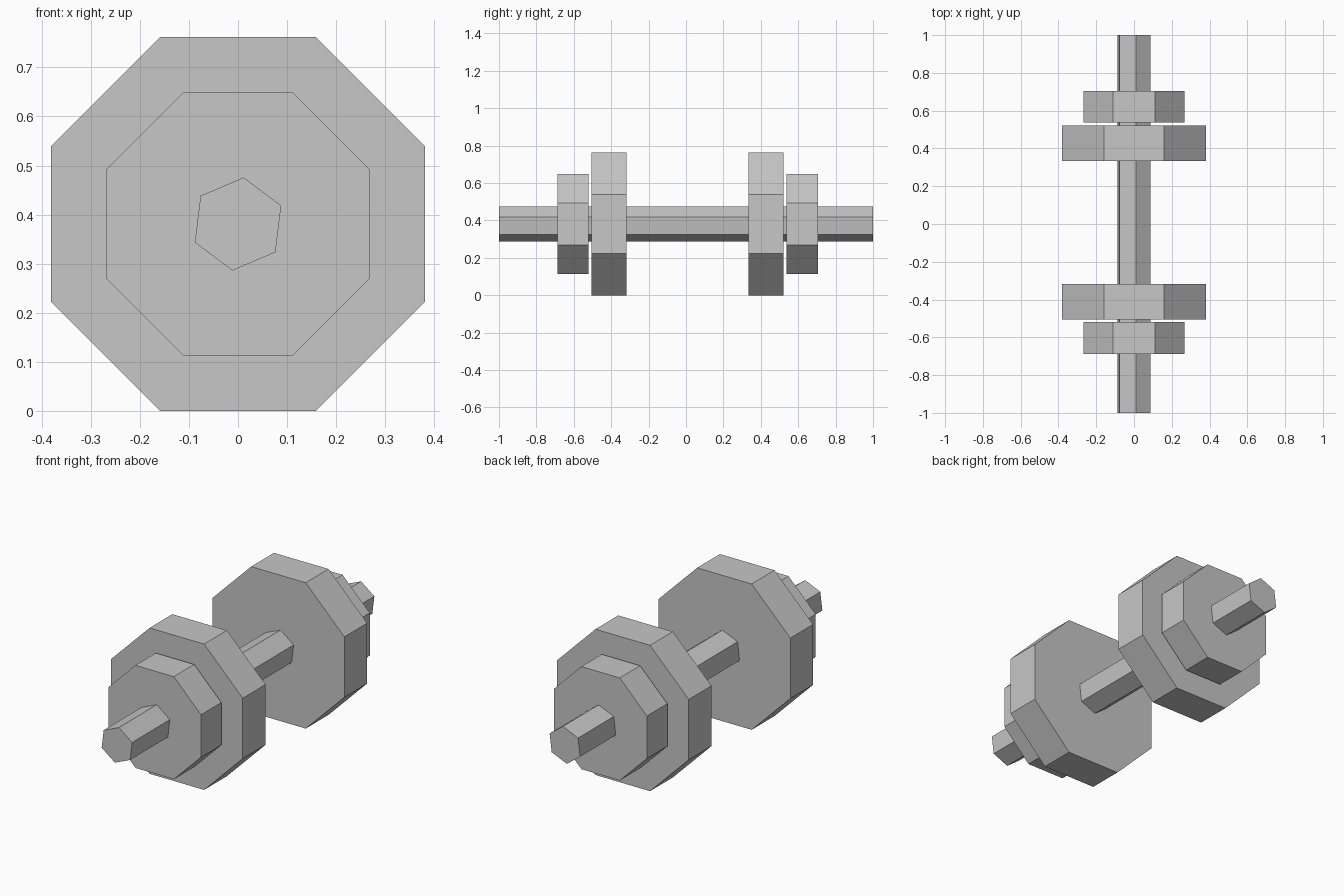
import bpy
from math import radians, cos
from mathutils import Matrix

cube = bpy.data.objects.get("Cube")
if cube:
    bpy.data.objects.remove(cube, do_unlink=True)

AXIS_Z = 0.381

grey = bpy.data.materials.new("light_grey")
grey.use_nodes = True
color = (0.57, 0.57, 0.57, 1)
grey.diffuse_color = color
grey.node_tree.nodes["Principled BSDF"].inputs["Base Color"].default_value = color


def prism(name, sides, radius, depth, y, first_corner):
    """Flat-sided prism along y, with one corner at the given angle above +x."""
    bpy.ops.mesh.primitive_cylinder_add(vertices=sides, radius=radius, depth=depth)
    obj = bpy.context.object
    obj.name = name
    # The primitive's first corner points along +y, which this turns up to +z
    obj.data.transform(Matrix.Rotation(radians(90 - first_corner), 4, "Y")
                       @ Matrix.Rotation(radians(90), 4, "X"))
    obj.location = (0, y, AXIS_Z)
    obj.data.materials.append(grey)
    return obj


# Hexagonal bar, slightly rolled
prism("bar", 6, 0.0955, 2.0, 0, 83)

# Octagonal weights, resting on a flat side
octagon = cos(radians(22.5))
for end, large_y, small_y in (("front", -0.411, -0.604), ("back", 0.428, 0.621)):
    prism(end + "_large_weight", 8, 0.381 / octagon, 0.188, large_y, 67.5)
    prism(end + "_small_weight", 8, 0.268 / octagon, 0.168, small_y, 67.5)
